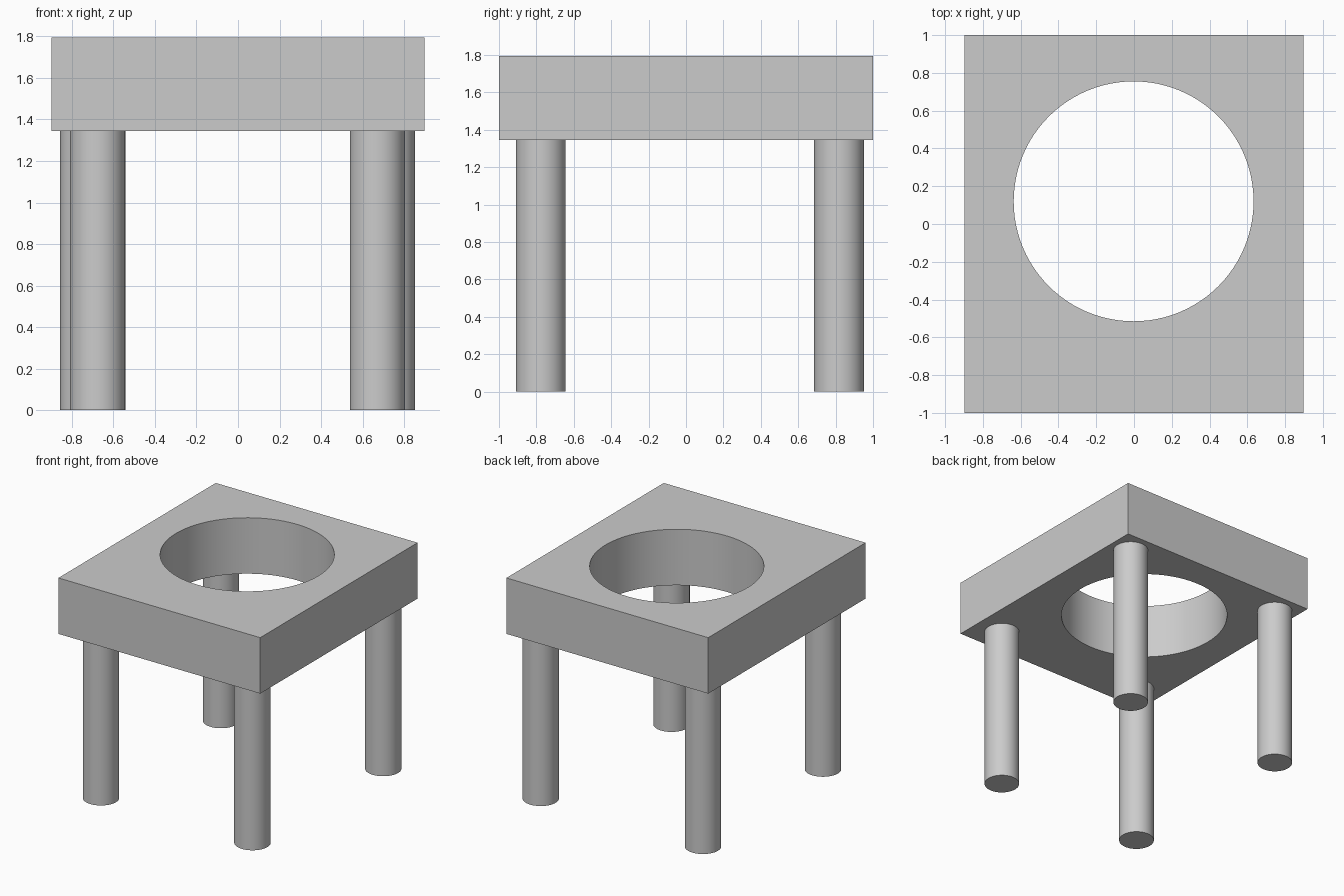
import bpy
import math

if "Cube" in bpy.data.objects:
    bpy.data.objects.remove(bpy.data.objects["Cube"], do_unlink=True)

LEG_HEIGHT = 1.345
TOTAL_HEIGHT = 1.795
LEG_RADIUS = 0.133

# Single plain grey
grey = bpy.data.materials.new("plain_grey")
grey.use_nodes = True
colour = (0.6, 0.6, 0.6, 1)
grey.diffuse_color = colour
grey.node_tree.nodes["Principled BSDF"].inputs["Base Color"].default_value = colour


def cylinder(name, x, y, radius, bottom, top, sides):
    bpy.ops.mesh.primitive_cylinder_add(
        vertices=sides, radius=radius, depth=top - bottom,
        location=(x, y, (bottom + top) / 2))
    obj = bpy.context.object
    obj.name = name
    obj.data.materials.append(grey)
    return obj


def smooth(obj):
    bpy.ops.object.select_all(action='DESELECT')
    obj.select_set(True)
    bpy.context.view_layer.objects.active = obj
    bpy.ops.object.shade_smooth_by_angle(angle=math.radians(30))


# Thick slab top
bpy.ops.mesh.primitive_cube_add(size=1, location=(0, 0, (LEG_HEIGHT + TOTAL_HEIGHT) / 2))
slab = bpy.context.object
slab.name = "slab_top"
slab.scale = (1.796, 2, TOTAL_HEIGHT - LEG_HEIGHT)
bpy.ops.object.transform_apply(location=False, rotation=False, scale=True)
slab.data.materials.append(grey)

# Round hole through the slab, set towards the back
cutter = cylinder("hole_cutter", -0.002, 0.12, 0.635, LEG_HEIGHT - 0.2, TOTAL_HEIGHT + 0.2, 96)
cutter.hide_render = True
hole = slab.modifiers.new("round_hole", 'BOOLEAN')
hole.operation = 'DIFFERENCE'
hole.solver = 'EXACT'
hole.object = cutter
bpy.context.view_layer.objects.active = slab
bpy.ops.object.modifier_apply(modifier=hole.name)
bpy.data.objects.remove(cutter, do_unlink=True)
smooth(slab)

# Four round legs, the back pair slightly wider apart
for row, spread, y in (("front", 0.674, -0.776), ("back", 0.722, 0.818)):
    for side, sign in (("left", 1), ("right", -1)):
        leg = cylinder(f"{row}_{side}_leg", sign * spread - 0.002, y,
                       LEG_RADIUS, 0, LEG_HEIGHT, 48)
        smooth(leg)
